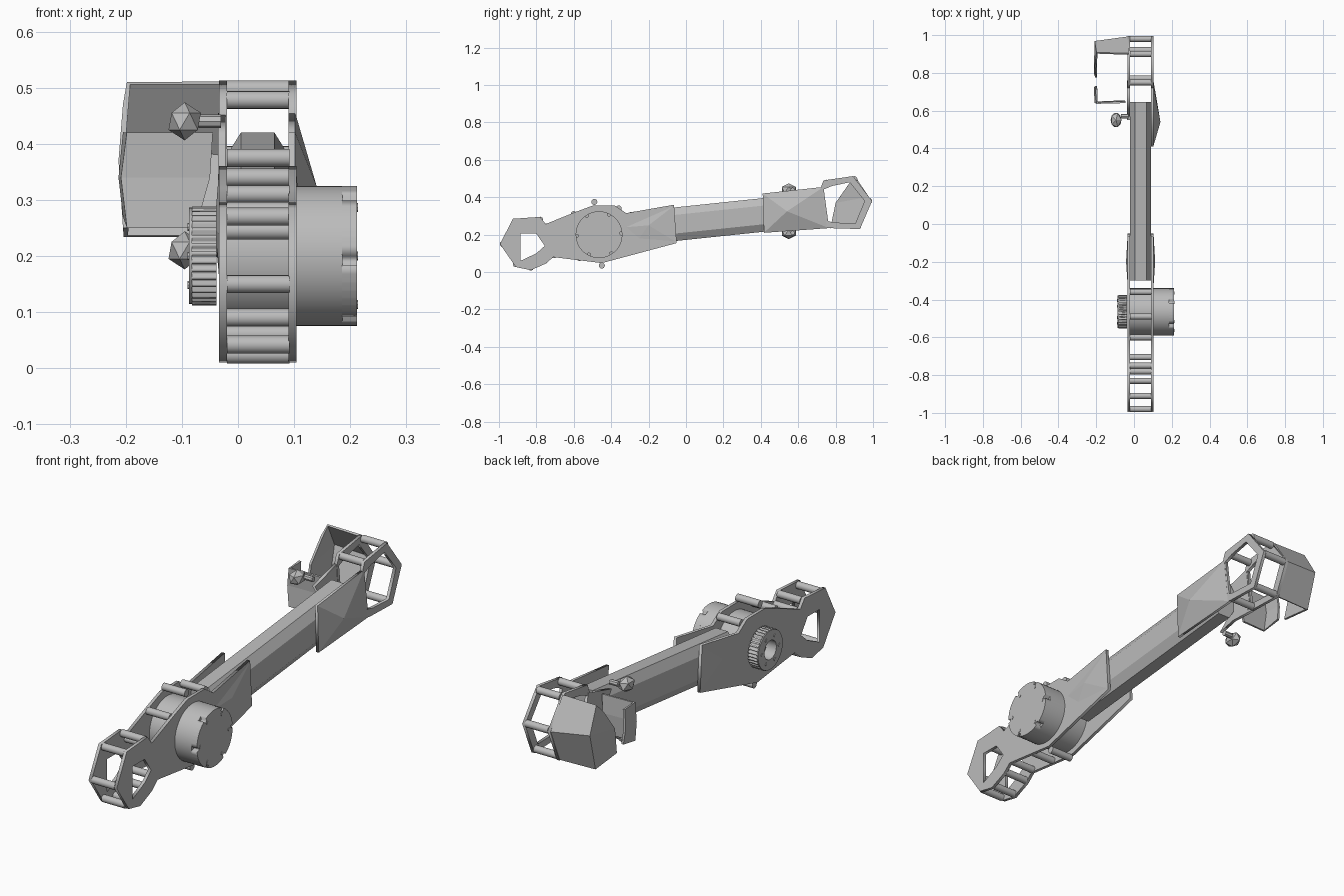
import bpy, bmesh, math
from mathutils import Matrix, Vector

cube = bpy.data.objects.get("Cube")
if cube:
    bpy.data.objects.remove(cube, do_unlink=True)

grey = bpy.data.materials.new("plain grey")
grey.use_nodes = True
grey.diffuse_color = (0.5, 0.5, 0.5, 1)
grey.node_tree.nodes["Principled BSDF"].inputs["Base Color"].default_value = (0.5, 0.5, 0.5, 1)

# Maps a flat (y, z) drawing into the side plane, thickness along x
SIDE = Matrix(((0, 0, 1, 0), (1, 0, 0, 0), (0, 1, 0, 0), (0, 0, 0, 1)))


def add(name, mesh):
    ob = bpy.data.objects.new(name, mesh)
    bpy.context.collection.objects.link(ob)
    mesh.materials.clear()
    mesh.materials.append(grey)
    return ob


def finish(name, bm):
    bmesh.ops.recalc_face_normals(bm, faces=bm.faces[:])
    mesh = bpy.data.meshes.new(name)
    bm.to_mesh(mesh)
    bm.free()
    return add(name, mesh)


def plate(name, x0, x1, loops):
    """Flat side plate: first loop is the outline, the rest are holes."""
    cu = bpy.data.curves.new(name, 'CURVE')
    cu.dimensions = '2D'
    cu.fill_mode = 'BOTH'
    cu.extrude = (x1 - x0) / 2
    for loop in loops:
        sp = cu.splines.new('POLY')
        sp.points.add(len(loop) - 1)
        for p, (a, b) in zip(sp.points, loop):
            p.co = (a, b, 0, 1)
        sp.use_cyclic_u = True
    tmp = bpy.data.objects.new(name + "_drawing", cu)
    bpy.context.collection.objects.link(tmp)
    bpy.context.view_layer.update()
    mesh = bpy.data.meshes.new_from_object(tmp.evaluated_get(bpy.context.evaluated_depsgraph_get()))
    bpy.data.objects.remove(tmp, do_unlink=True)
    mesh.transform(Matrix.Translation(((x0 + x1) / 2, 0, 0)) @ SIDE)
    return add(name, mesh)


def rod(name, x0, x1, y, z, r, sides=16):
    bm = bmesh.new()
    bmesh.ops.create_cone(bm, cap_ends=True, segments=sides, radius1=r, radius2=r, depth=x1 - x0,
                          matrix=Matrix.Translation(((x0 + x1) / 2, y, z)) @ SIDE)
    ob = finish(name, bm)
    for f in ob.data.polygons:
        f.use_smooth = len(f.vertices) == 4
    ob.data.set_sharp_from_angle(angle=math.radians(40))
    return ob


def circle(y, z, r, n):
    return [(y + r * math.cos(i * math.tau / n), z + r * math.sin(i * math.tau / n)) for i in range(n)]


def facet(name, x, outline, apex):
    """Shallow pressed pyramid on a plate."""
    bm = bmesh.new()
    vs = [bm.verts.new((x, y, z)) for y, z in outline]
    top = bm.verts.new(apex)
    bm.faces.new(vs)
    for a, b in zip(vs, vs[1:] + vs[:1]):
        bm.faces.new((a, b, top))
    return finish(name, bm)


def sheet(name, columns, thickness=0.01):
    """Folded sheet through columns of points."""
    bm = bmesh.new()
    cols = [[bm.verts.new(p) for p in c] for c in columns]
    for c, d in zip(cols, cols[1:]):
        for i in range(len(c) - 1):
            bm.faces.new((c[i], c[i + 1], d[i + 1], d[i]))
    ob = finish(name, bm)
    mod = ob.modifiers.new("thickness", 'SOLIDIFY')
    mod.thickness = thickness
    mod.offset = 0
    return ob


# Long chamfered beam
section = [(-.02, -.05), (.005, -.09), (.065, -.09), (.09, -.05),
           (.09, .05), (.065, .09), (.005, .09), (-.02, .05)]
bm = bmesh.new()
ends = [[bm.verts.new((x, y, .262 + .105 * y + z)) for x, z in section] for y in (-.3, .645)]
for ring in ends:
    bm.faces.new(ring)
for i in range(8):
    j = (i + 1) % 8
    bm.faces.new((ends[0][i], ends[0][j], ends[1][j], ends[1][i]))
finish("beam", bm)

# Front side plates
front = [(-.995, .15), (-.925, .285), (-.78, .295), (-.75, .257), (-.594, .32), (-.5, .355),
         (-.38, .355), (-.32, .315), (-.064, .36), (-.05, .155), (-.45, .048), (-.71, .08),
         (-.75, .045), (-.83, .01), (-.91, .027)]
front_hole = [(-.885, .205), (-.8, .205), (-.755, .14), (-.8, .1), (-.885, .06)]
press = [(-.32, .24), (-.07, .35), (-.06, .165), (-.25, .18)]
for side, x0, x1, out in (("left", .09, .104, .112), ("right", -.034, -.02, -.042)):
    plate(side + "_front_plate", x0, x1, [front, front_hole])
    facet(side + "_front_pressing", x1 if out > 0 else x0, press, (out, -.2, .25))

# Rear end frames and the left rear plate
frame = [(.72, .45), (.735, .49), (.893, .513), (.995, .38), (.93, .23), (.765, .235), (.735, .25)]
frame_hole = [(.732, .44), (.78, .46), (.875, .48), (.955, .38), (.905, .26), (.79, .265), (.75, .275)]
plate("left_rear_frame", .09, .104, [frame, frame_hole])
plate("right_rear_frame", -.034, -.02, [frame, frame_hole])
rear = [(.41, .42), (.735, .455), (.765, .235), (.417, .21)]
plate("left_rear_plate", .09, .102, [rear])
facet("left_rear_pressing", .102, rear, (.14, .54, .325))
plate("right_rear_plate", -.036, -.022, [[(.57, .41), (.735, .455), (.76, .235), (.64, .24), (.55, .22), (.64, .3)]])

# Spacer tubes between the plates
spacers = [(-.98, .15), (-.91, .27), (-.78, .28), (-.75, .245), (-.6, .31), (-.49, .375), (-.36, .34),
           (-.45, .035), (-.57, .075), (-.705, .09), (-.755, .06), (-.83, .024), (-.91, .042),
           (.9, .497), (.98, .38), (.75, .478), (.92, .245), (.77, .25)]
for y, z in spacers:
    rod("spacer", -.02, .092, y, z, .016)

# Motor drum with notched rim
MY, MZ = -.465, .2
rod("motor_drum", -.03, .186, MY, MZ, .125, 48)
rim = []
for i in range(48):
    r = .112 if i % 8 == 0 else .125
    for k in (0, .9):
        a = (i + k) * math.tau / 48
        rim.append((MY + r * math.cos(a), MZ + r * math.sin(a)))
plate("motor_rim", .185, .212, [rim])
for y, z in circle(MY, MZ, .1, 6):
    rod("motor_bolt", .21, .214, y, z, .008, 8)

# Toothed pulley on the other side
teeth = []
for i in range(36):
    for k, r in ((0, .08), (.4, .08), (.5, .088), (.9, .088)):
        a = (i + k) * math.tau / 36
        teeth.append((MY + r * math.cos(a), MZ + r * math.sin(a)))
plate("pulley", -.082, -.038, [teeth, circle(MY, MZ, .042, 16)])
plate("pulley_flange", -.087, -.082, [circle(MY, MZ, .086, 36), circle(MY, MZ, .042, 16)])
for y, z in circle(MY, MZ, .06, 6):
    rod("pulley_bolt", -.09, -.085, y, z, .007, 8)

# Folded rear cover
sheet("rear_cover", [
    [(-.03, .9, .508), (-.03, .988, .38), (-.03, .925, .235)],
    [(-.195, .905, .508), (-.205, .965, .40), (-.2, .92, .235)],
    [(-.2, .87, .47), (-.208, .80, .37), (-.2, .775, .25)]])

# Front panel of the cover, with a side flange
sheet("cover_front_panel", [
    [(-.045, .645, .42), (-.05, .65, .34), (-.075, .645, .25)],
    [(-.195, .64, .42), (-.205, .645, .34), (-.195, .64, .25)],
    [(-.2, .72, .42), (-.208, .725, .34), (-.2, .73, .27)]])

# Faceted knobs beside the cover
for z in (.44, .21):
    bm = bmesh.new()
    bmesh.ops.create_icosphere(bm, subdivisions=1, radius=.034,
                               matrix=Matrix.Translation((-.095, .55, z)) @ Matrix.Diagonal((.95, 1.3, 1, 1)))
    finish("knob", bm)
    rod("knob_stem", -.07, -.03, .57, z, .012, 8)
